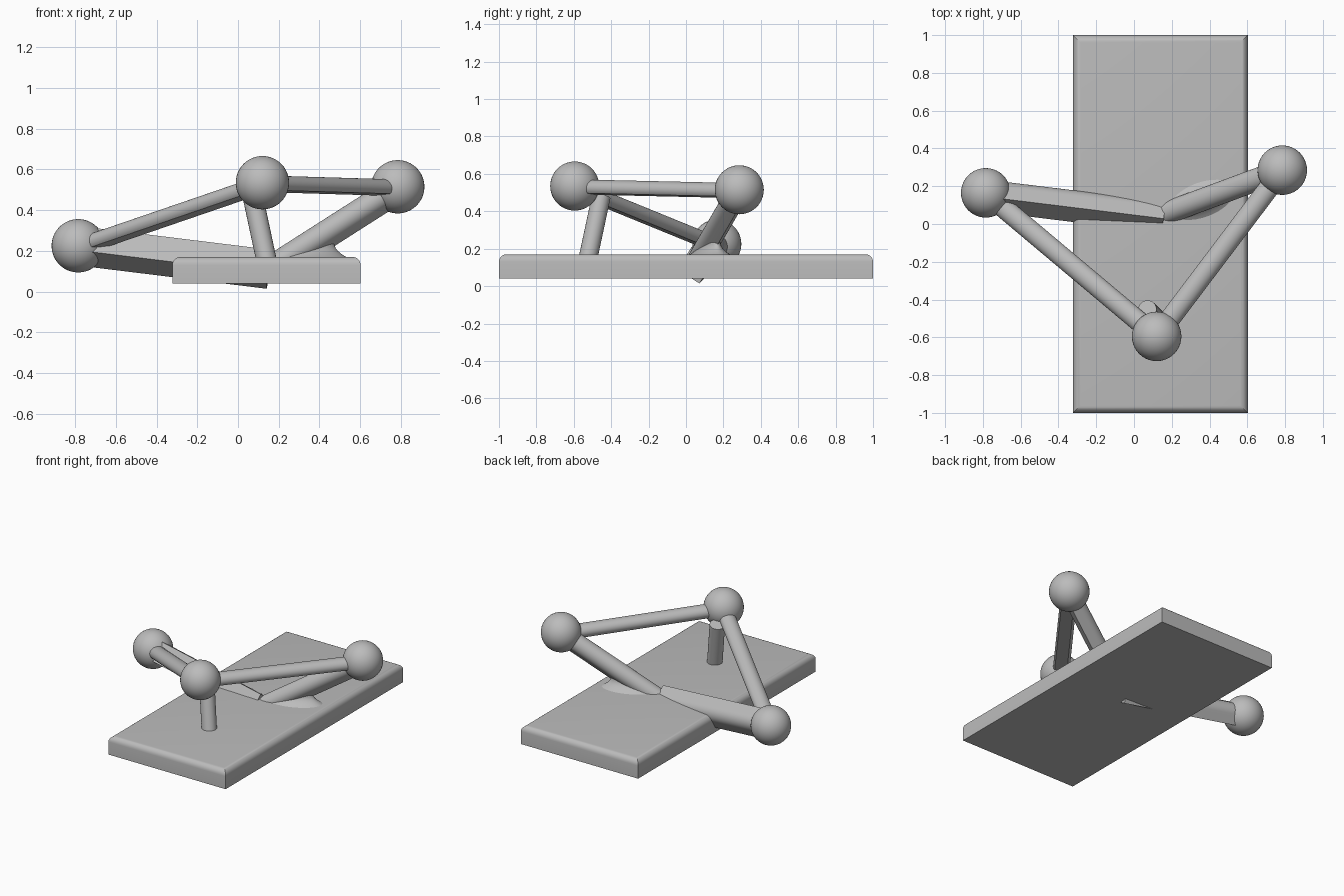
import bpy, bmesh, math
from mathutils import Vector

if "Cube" in bpy.data.objects:
    bpy.data.objects.remove(bpy.data.objects["Cube"], do_unlink=True)

# One grey material for every part
grey = bpy.data.materials.new("plain_grey")
grey.use_nodes = True
colour = (0.5, 0.5, 0.5, 1)
grey.diffuse_color = colour
grey.node_tree.nodes["Principled BSDF"].inputs["Base Color"].default_value = colour


def finish(name, bm):
    bmesh.ops.recalc_face_normals(bm, faces=bm.faces)
    mesh = bpy.data.meshes.new(name)
    bm.to_mesh(mesh)
    bm.free()
    mesh.materials.append(grey)
    obj = bpy.data.objects.new(name, mesh)
    bpy.context.collection.objects.link(obj)
    bpy.ops.object.select_all(action="DESELECT")
    obj.select_set(True)
    bpy.context.view_layer.objects.active = obj
    bpy.ops.object.shade_smooth_by_angle(angle=math.radians(30))
    return obj


def arc(radius, start, end, steps=24):
    angles = [math.radians(start + (end - start) * i / steps) for i in range(steps + 1)]
    return [(radius * math.cos(a), radius * math.sin(a)) for a in angles]


def loft(name, rings):
    bm = bmesh.new()
    loops = [[bm.verts.new(p) for p in ring] for ring in rings]
    for a, b in zip(loops, loops[1:]):
        for i in range(len(a)):
            j = (i + 1) % len(a)
            bm.faces.new((a[i], a[j], b[j], b[i]))
    bm.faces.new(loops[0])
    bm.faces.new(loops[-1])
    return finish(name, bm)


def rod(name, start, end, section):
    axis = (end - start).normalized()
    side = Vector((0, 0, 1)).cross(axis).normalized()
    up = axis.cross(side)
    return loft(name, [[p + side * u + up * v for u, v in section] for p in (start, end)])


# Base slab with rounded top edges
bm = bmesh.new()
bmesh.ops.create_cube(bm, size=1)
for v in bm.verts:
    v.co = (0.14 + v.co.x * 0.925, v.co.y * 2, 0.105 + v.co.z * 0.13)
top_edges = [e for e in bm.edges if all(v.co.z > 0.1 for v in e.verts)]
bmesh.ops.bevel(bm, geom=top_edges, offset=0.04, segments=6, profile=0.5, affect="EDGES")
finish("base_slab", bm)

# Three balls
right = Vector((-0.785, 0.165, 0.225))
front = Vector((0.12, -0.595, 0.535))
left = Vector((0.785, 0.285, 0.515))
foot = Vector((0.15, 0.05, 0.11))
for name, centre in (("right_ball", right), ("front_ball", front), ("left_ball", left)):
    bm = bmesh.new()
    bmesh.ops.create_uvsphere(bm, u_segments=40, v_segments=24, radius=0.131)
    bmesh.ops.translate(bm, verts=bm.verts, vec=centre)
    finish(name, bm)

# Upper bars: domed on top, flat underneath
dome = [(u, v * 0.85 - 0.01) for u, v in arc(0.054, -50, 215)]
rod("right_upper_bar", right, front, dome)
rod("left_upper_bar", front, left, dome)

# Thick right strut: three square corners and a rounded back
corner = 0.07 * math.sqrt(2)
squared = arc(0.07, -33, 57, 14)
for degrees in (102, 192, 282):
    a = math.radians(degrees)
    squared.append((corner * math.cos(a), corner * math.sin(a)))
rod("right_strut", right, foot, squared)

# Left strut: teardrop section with its point underneath
tear = arc(0.06, -45, 225) + [(0, -0.08)]
rod("left_strut", foot, left, tear)

# Flared foot blending the left strut into the slab
along = Vector((left.x - foot.x, left.y - foot.y, 0)).normalized()
across = Vector((-along.y, along.x, 0))
rings = []
for i in range(7):
    t = i / 6
    flare = (1 - t) ** 2
    centre = Vector((0.36, 0.128, 0.165 + 0.07 * t))
    rings.append([centre + along * u * (0.12 + 0.07 * flare) + across * v * (0.04 + 0.06 * flare)
                  for u, v in arc(1, 0, 350, 35)])
loft("strut_flare", rings)

# Leaning post under the front ball
rod("front_post", Vector((0.147, -0.53, 0.12)), Vector((0.07, -0.453, 0.48)), arc(0.05, 0, 345, 23))
